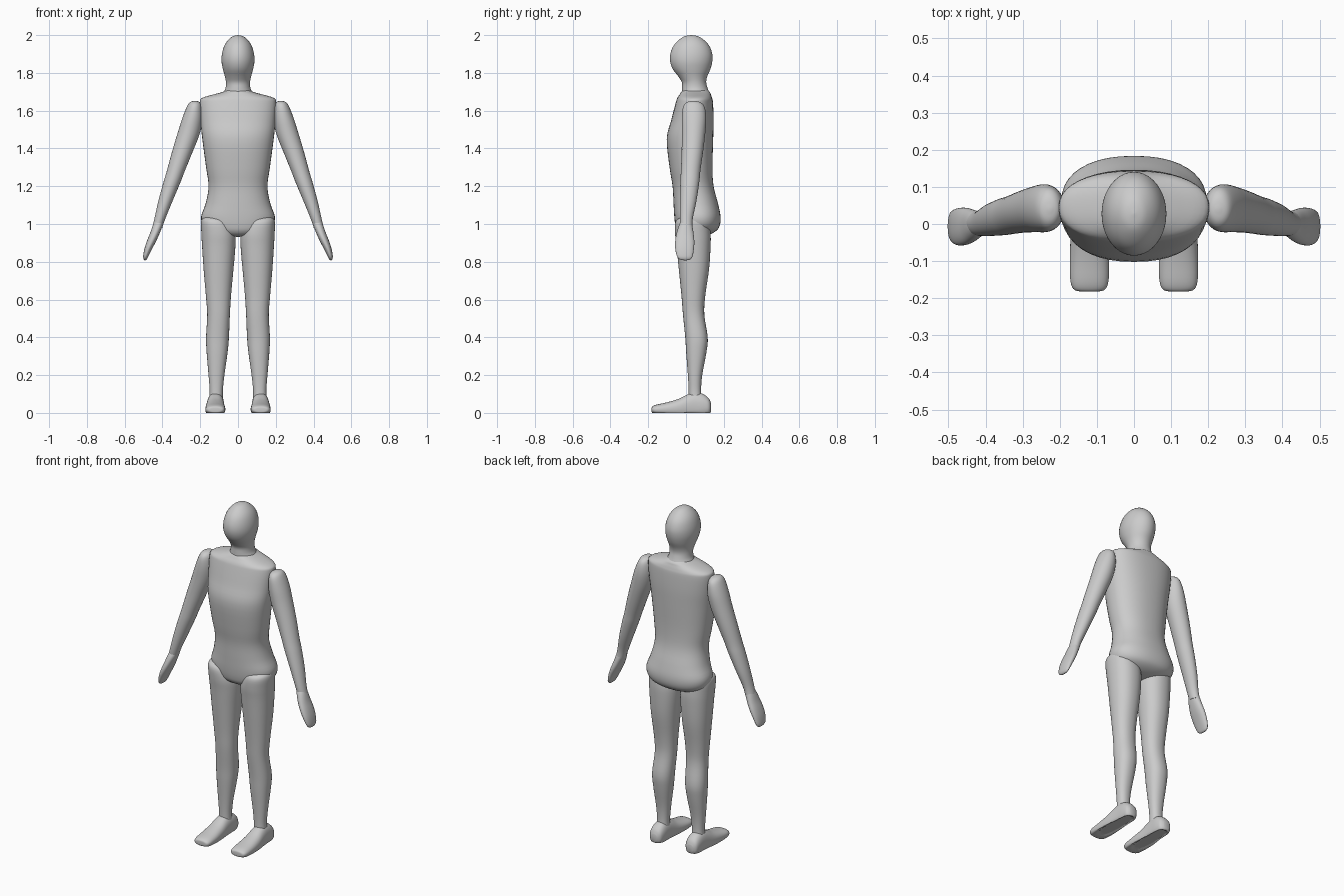
import bpy
import math


def spline(keys, steps=4):
    """Smooth the key slices with a Catmull-Rom curve."""
    out = []
    last = len(keys) - 1
    for i in range(last):
        a, b, c, d = keys[max(i - 1, 0)], keys[i], keys[i + 1], keys[min(i + 2, last)]
        for s in range(steps):
            t = s / steps
            out.append([0.5 * (2 * q + (r - p) * t + (2 * p - 5 * q + 4 * r - w) * t * t
                               + (3 * q - p - 3 * r + w) * t ** 3)
                        for p, q, r, w in zip(a, b, c, d)])
    out.append(list(keys[-1]))
    return out


def loft(name, keys, power=2.0, along='z', mirror=False, sides=40):
    """Skin rounded slices (level, min_u, max_u, min_v, max_v)."""
    verts, faces = [], []
    rings = spline(keys)
    for level, u0, u1, v0, v1 in rings:
        for k in range(sides):
            a = 2 * math.pi * k / sides
            c, s = math.cos(a), math.sin(a)
            u = (u0 + u1) / 2 + (u1 - u0) / 2 * math.copysign(abs(c) ** (2 / power), c)
            v = (v0 + v1) / 2 + (v1 - v0) / 2 * math.copysign(abs(s) ** (2 / power), s)
            verts.append((u, v, level) if along == 'z' else (u, level, max(v, 0.005 if v < -0.012 else 0.0) if v < 0.005 else v))
    for r in range(len(rings) - 1):
        for k in range(sides):
            n = (k + 1) % sides
            faces.append((r * sides + k, r * sides + n,
                          (r + 1) * sides + n, (r + 1) * sides + k))
    faces.append(tuple(range(sides))[::-1])
    faces.append(tuple(range((len(rings) - 1) * sides, len(rings) * sides)))
    if along == 'z':                      # slices run downwards
        faces = [f[::-1] for f in faces]
    if along == 'y':                      # slices run from toe to heel
        verts = [(x, y, max(z, 0.0)) for x, y, z in verts]
        faces = [f[::-1] for f in faces]
    mesh = bpy.data.meshes.new(name)
    mesh.from_pydata(verts, [], faces)
    obj = bpy.data.objects.new(name, mesh)
    bpy.context.collection.objects.link(obj)
    if mirror:
        obj.modifiers.new("Mirror", 'MIRROR').use_mirror_merge = False
    bpy.ops.object.select_all(action='DESELECT')
    obj.select_set(True)
    bpy.context.view_layer.objects.active = obj
    # consistent outward normals
    bpy.ops.object.mode_set(mode='EDIT')
    bpy.ops.mesh.select_all(action='SELECT')
    bpy.ops.mesh.normals_make_consistent(inside=False)
    bpy.ops.object.mode_set(mode='OBJECT')
    bpy.ops.object.shade_smooth_by_angle(angle=math.radians(50))
    return obj


def centred(rows):
    return [(z, -w, w, y0, y1) for z, w, y0, y1 in rows]


# Head and neck
loft("head", centred([
    (2.00, 0.002, 0.026, 0.030), (1.993, 0.029, -0.010, 0.066),
    (1.97, 0.056, -0.043, 0.100), (1.94, 0.074, -0.068, 0.125),
    (1.90, 0.085, -0.083, 0.139), (1.86, 0.087, -0.084, 0.139),
    (1.82, 0.080, -0.070, 0.129), (1.78, 0.069, -0.040, 0.112),
    (1.75, 0.064, -0.022, 0.107), (1.72, 0.066, -0.021, 0.114),
    (1.69, 0.078, -0.022, 0.124), (1.65, 0.090, -0.020, 0.125)]))

# Torso and pelvis
loft("torso", centred([
    (1.715, 0.055, -0.010, 0.105), (1.70, 0.080, -0.024, 0.125),
    (1.687, 0.125, -0.033, 0.131), (1.667, 0.190, -0.046, 0.138),
    (1.64, 0.203, -0.055, 0.143), (1.55, 0.199, -0.078, 0.146),
    (1.45, 0.189, -0.102, 0.144), (1.30, 0.169, -0.087, 0.140),
    (1.20, 0.156, -0.071, 0.146), (1.11, 0.171, -0.066, 0.169),
    (1.04, 0.195, -0.062, 0.183), (0.99, 0.185, -0.056, 0.178),
    (0.96, 0.150, -0.046, 0.155), (0.94, 0.085, -0.022, 0.110),
    (0.932, 0.005, 0.035, 0.045)]), power=2.25)

# Arms
loft("arm", [
    (1.652, 0.222, 0.232, 0.035, 0.045), (1.645, 0.203, 0.254, 0.005, 0.075),
    (1.62, 0.191, 0.271, -0.015, 0.098), (1.56, 0.187, 0.295, -0.022, 0.107),
    (1.48, 0.202, 0.320, -0.022, 0.102), (1.38, 0.241, 0.350, -0.023, 0.090),
    (1.28, 0.282, 0.377, -0.027, 0.076), (1.22, 0.305, 0.395, -0.030, 0.070),
    (1.12, 0.347, 0.422, -0.032, 0.055), (1.03, 0.384, 0.442, -0.032, 0.036),
    (0.98, 0.401, 0.454, -0.030, 0.034)], mirror=True)

# Hands
loft("hand", [
    (1.02, 0.395, 0.440, -0.024, 0.028), (0.99, 0.400, 0.452, -0.038, 0.034),
    (0.95, 0.415, 0.466, -0.050, 0.040), (0.91, 0.433, 0.482, -0.057, 0.044),
    (0.87, 0.454, 0.495, -0.057, 0.042), (0.83, 0.474, 0.502, -0.048, 0.035),
    (0.813, 0.483, 0.499, -0.033, 0.023), (0.808, 0.489, 0.494, -0.012, 0.005)],
    power=2.2, mirror=True)

# Legs
loft("leg", [
    (1.04, 0.105, 0.150, 0.010, 0.050), (1.033, 0.070, 0.182, -0.030, 0.090),
    (1.01, 0.040, 0.195, -0.056, 0.120), (0.95, 0.016, 0.194, -0.058, 0.130),
    (0.88, 0.014, 0.190, -0.050, 0.130), (0.76, 0.024, 0.182, -0.038, 0.122),
    (0.62, 0.037, 0.170, -0.024, 0.102), (0.52, 0.043, 0.163, -0.016, 0.097),
    (0.40, 0.048, 0.169, -0.004, 0.115), (0.32, 0.055, 0.166, 0.001, 0.108),
    (0.20, 0.072, 0.156, 0.010, 0.086), (0.12, 0.080, 0.150, 0.014, 0.080),
    (0.06, 0.080, 0.152, 0.014, 0.084)], power=2.2, mirror=True)

# Feet, sliced from toe to heel with the soles flattened on the ground
loft("foot", [
    (-0.182, 0.105, 0.135, 0.008, 0.024), (-0.178, 0.080, 0.160, 0.000, 0.034),
    (-0.155, 0.069, 0.171, -0.010, 0.044), (-0.10, 0.067, 0.173, -0.018, 0.056),
    (-0.04, 0.070, 0.171, -0.025, 0.074), (0.01, 0.073, 0.166, -0.030, 0.098),
    (0.05, 0.074, 0.163, -0.032, 0.109), (0.09, 0.075, 0.161, -0.025, 0.100),
    (0.12, 0.082, 0.155, -0.012, 0.077), (0.133, 0.100, 0.138, 0.008, 0.050)],
    power=2.3, along='y', mirror=True)
